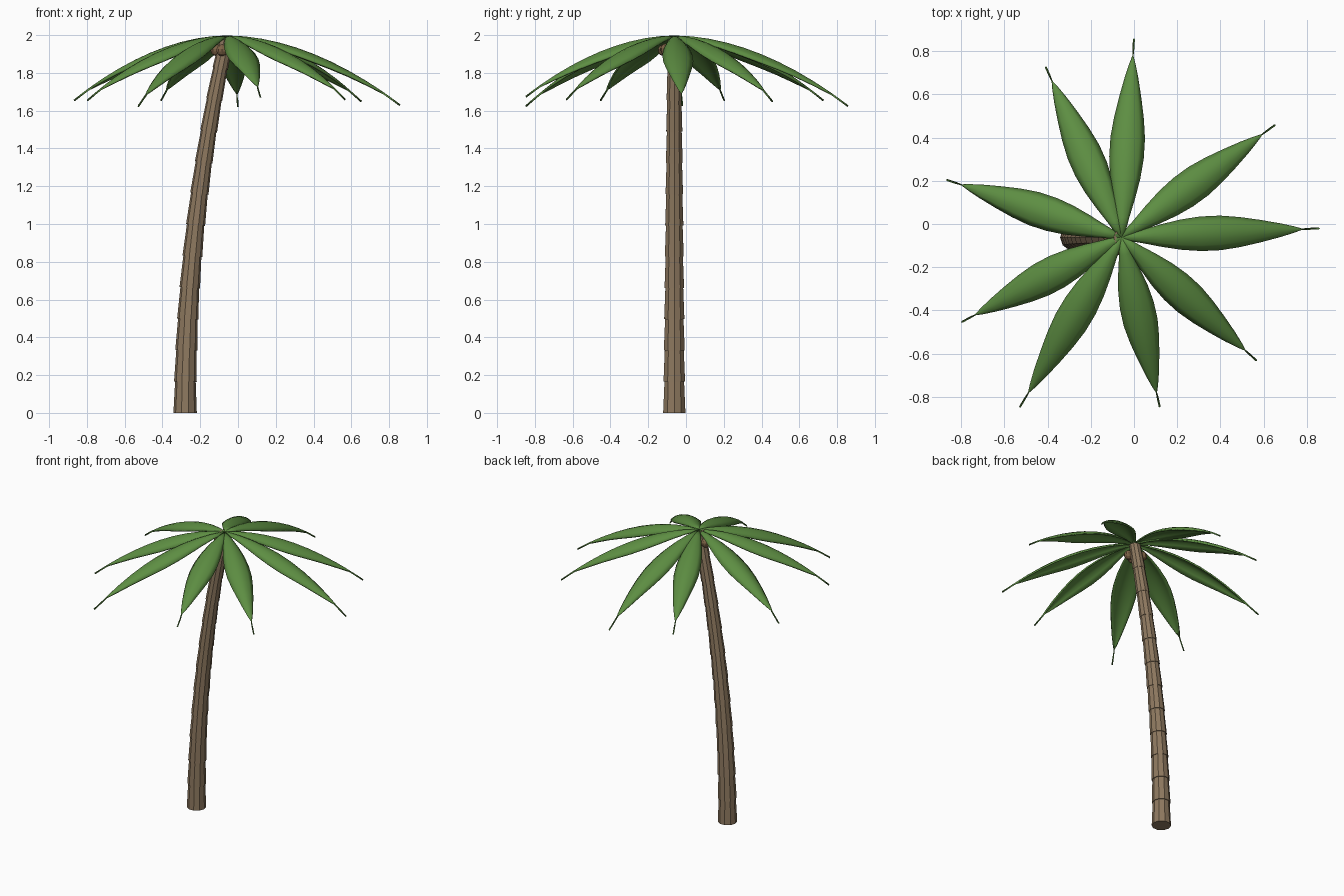
import bpy, bmesh, math
from mathutils import Vector, Matrix

if "Cube" in bpy.data.objects:
    bpy.data.objects.remove(bpy.data.objects["Cube"])

Y0 = -0.062
CROWN = Vector((-0.058, Y0, 1.99))


def material(name, rgb):
    m = bpy.data.materials.new(name)
    m.diffuse_color = (*rgb, 1)
    m.use_nodes = True
    m.node_tree.nodes["Principled BSDF"].inputs["Base Color"].default_value = m.diffuse_color
    return m


BARK = material("bark", (0.27, 0.19, 0.115))
LEAF = material("leaf", (0.11, 0.27, 0.055))
NUT = material("nut", (0.20, 0.12, 0.06))


def make(name, bm, mat, smooth=False):
    bmesh.ops.recalc_face_normals(bm, faces=bm.faces)
    me = bpy.data.meshes.new(name)
    bm.to_mesh(me)
    bm.free()
    me.materials.append(mat)
    for p in me.polygons:
        p.use_smooth = smooth
    ob = bpy.data.objects.new(name, me)
    bpy.context.collection.objects.link(ob)
    return ob


# Trunk: stacked segments, each tapering upward under the wider next one
def trunk(segments=12, sides=10):
    bm = bmesh.new()
    rings = []

    def ring(z, r):
        c = Vector((-0.28 + 0.056 * z * z, Y0, z))
        tilt = Matrix.Rotation(math.atan(0.112 * z), 3, 'Y')
        rings.append([bm.verts.new(c + tilt @ Vector((
            r * math.cos(math.tau * i / sides), r * math.sin(math.tau * i / sides), 0)))
            for i in range(sides)])

    for k in range(segments):
        r = 0.062 - 0.021 * k / (segments - 1)
        ring(1.99 * k / segments, r)
        ring(1.99 * (k + 1) / segments, r * 0.88)
    for a, b in zip(rings, rings[1:]):
        for i in range(sides):
            j = (i + 1) % sides
            bm.faces.new((a[i], a[j], b[j], b[i]))
    bm.faces.new(rings[0])
    bm.faces.new(rings[-1])
    make("trunk", bm, BARK)


# Half width of a frond along its length
WIDTH = [(0, .012), (.1, .03), (.2, .052), (.3, .07), (.4, .08), (.5, .08), (.6, .069),
         (.7, .052), (.8, .032), (.87, .015), (.91, .003), (.95, .001), (1, .001)]


# Frond: arched leaf with drooping edges and a thin tail
def frond(name, tip):
    tip = Vector(tip)
    flat = Vector((tip.x - CROWN.x, tip.y - CROWN.y, 0))
    side = Vector((-flat.y, flat.x, 0)).normalized()
    drop = CROWN.z - tip.z
    bm = bmesh.new()
    rows = []
    for s, w in WIDTH:
        c = CROWN + flat * s - Vector((0, 0, drop * s ** 1.9 - 0.008))
        rows.append([bm.verts.new(c + side * w * u - Vector((0, 0, 0.5 * w * u * u)))
                     for u in (-1, -.67, -.33, 0, .33, .67, 1)])
    for a, b in zip(rows, rows[1:]):
        for i in range(6):
            bm.faces.new((a[i], b[i], b[i + 1], a[i + 1]))
    ob = make(name, bm, LEAF, True)
    if ob.data.polygons[0].normal.z < 0:
        ob.data.flip_normals()
    mod = ob.modifiers.new("thickness", 'SOLIDIFY')
    mod.thickness = 0.01
    mod.offset = -1


trunk()
TIPS = [(.86, -.02, 1.625), (.655, .46, 1.645), (0, .86, 1.62), (-.41, .73, 1.65),
        (-.87, .205, 1.65), (-.80, -.455, 1.65), (-.53, -.85, 1.62),
        (.12, -.85, 1.67), (.57, -.635, 1.655)]
for i, t in enumerate(TIPS):
    frond(f"frond_{i + 1}", t)

# Nuts clustered under the crown
for i, c in enumerate([(-.115, -.055, 1.92), (-.085, -.118, 1.92), (-.045, -.105, 1.925)]):
    bm = bmesh.new()
    bmesh.ops.create_uvsphere(bm, u_segments=10, v_segments=7, radius=0.031,
                              matrix=Matrix.Translation(c))
    make(f"nut_{i + 1}", bm, NUT)
